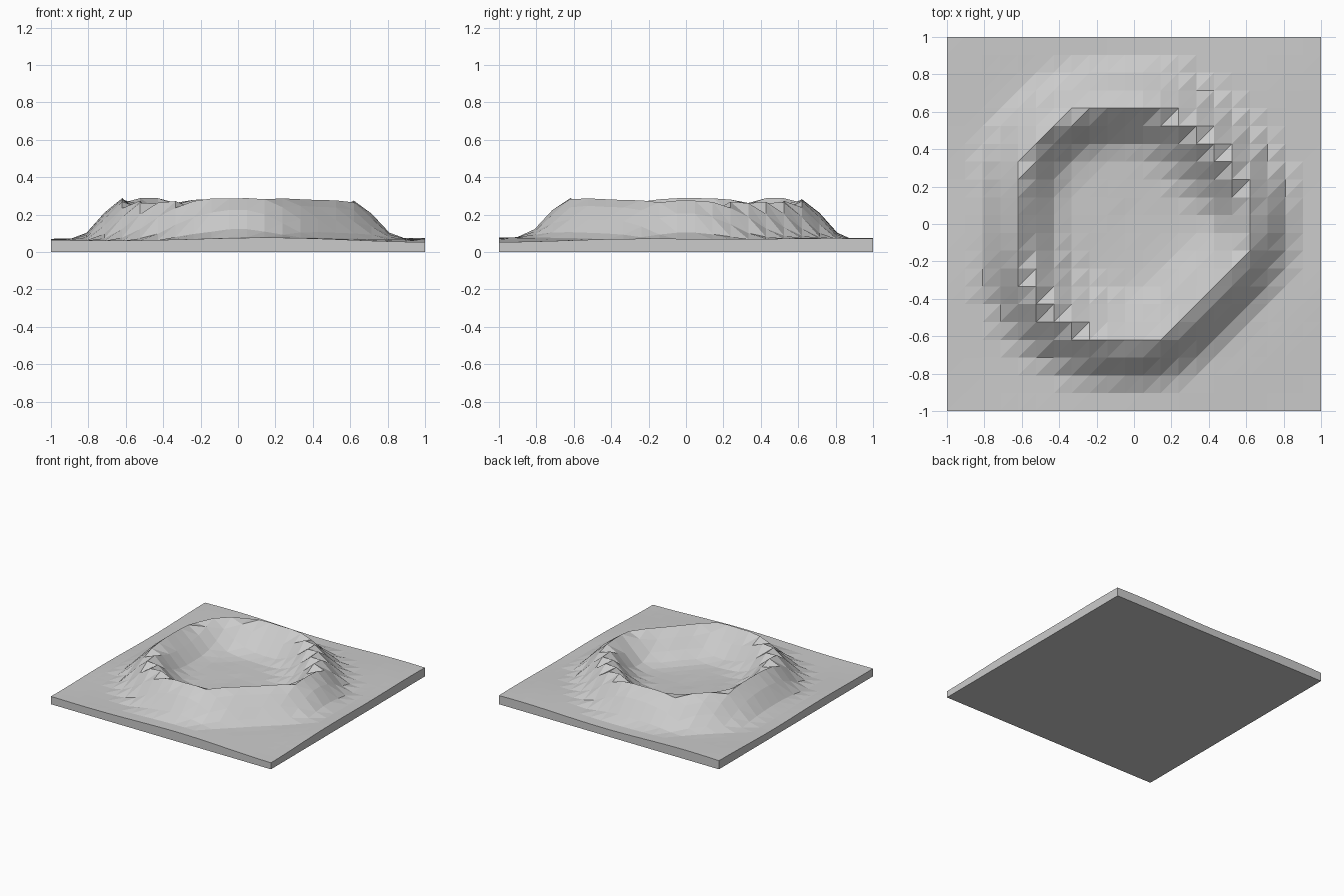
import bpy, bmesh, math

if "Cube" in bpy.data.objects:
    bpy.data.objects.remove(bpy.data.objects["Cube"])

CELLS = 21
N = CELLS + 1
# Crest radius every 45 degrees, counter-clockwise from +x
CREST = [0.625, 0.575, 0.625, 0.68, 0.62, 0.645, 0.63, 0.545]
# Height by distance from the crest (negative is inside the crater)
PROFILE = [(-0.70, 0.06), (-0.30, 0.07), (-0.20, 0.095), (-0.10, 0.19),
           (-0.03, 0.272), (0.0, 0.285), (0.03, 0.272), (0.10, 0.205),
           (0.19, 0.105), (0.27, 0.07), (1.0, 0.062)]


def crest_radius(angle):
    t = (angle / (math.pi / 4)) % 8
    i = int(t) % 8
    f = t - int(t)
    f = f * f * (3 - 2 * f)
    return CREST[i] * (1 - f) + CREST[(i + 1) % 8] * f


def profile_height(d):
    for (d0, z0), (d1, z1) in zip(PROFILE, PROFILE[1:]):
        if d <= d1:
            return z0 + (z1 - z0) * max(0, d - d0) / (d1 - d0)
    return PROFILE[-1][1]


def height(x, y):
    z = profile_height(math.hypot(x, y) - crest_radius(math.atan2(y, x)))
    # Gentle rolling of the ground
    return z + 0.006 * math.sin(4.2 * x + 2.0 * y + 2.5) + 0.004 * math.sin(5 * y - 3 * x)


bm = bmesh.new()
# Rolling top surface with all cell diagonals running the same way
top = [[None] * N for _ in range(N)]
for i in range(N):
    for j in range(N):
        x, y = -1 + 2 * i / CELLS, -1 + 2 * j / CELLS
        top[i][j] = bm.verts.new((x, y, height(x, y)))
for i in range(CELLS):
    for j in range(CELLS):
        a, b = top[i][j], top[i + 1][j]
        c, d = top[i + 1][j + 1], top[i][j + 1]
        bm.faces.new((a, b, c))
        bm.faces.new((a, c, d))

# Vertical skirt and flat underside
rim = ([top[i][0] for i in range(CELLS)] + [top[CELLS][j] for j in range(CELLS)]
       + [top[i][CELLS] for i in range(CELLS, 0, -1)]
       + [top[0][j] for j in range(CELLS, 0, -1)])
base = [bm.verts.new((v.co.x, v.co.y, 0)) for v in rim]
for k in range(len(rim)):
    n = (k + 1) % len(rim)
    bm.faces.new((base[k], base[n], rim[n], rim[k]))
bm.faces.new(base[::-1])

mesh = bpy.data.meshes.new("crater_ground")
bm.to_mesh(mesh)
bm.free()
stone = bpy.data.materials.new("light_grey")
stone.diffuse_color = (0.6, 0.6, 0.6, 1)
stone.use_nodes = True
stone.node_tree.nodes["Principled BSDF"].inputs["Base Color"].default_value = stone.diffuse_color
mesh.materials.append(stone)
ground = bpy.data.objects.new("crater_ground", mesh)
bpy.context.collection.objects.link(ground)
